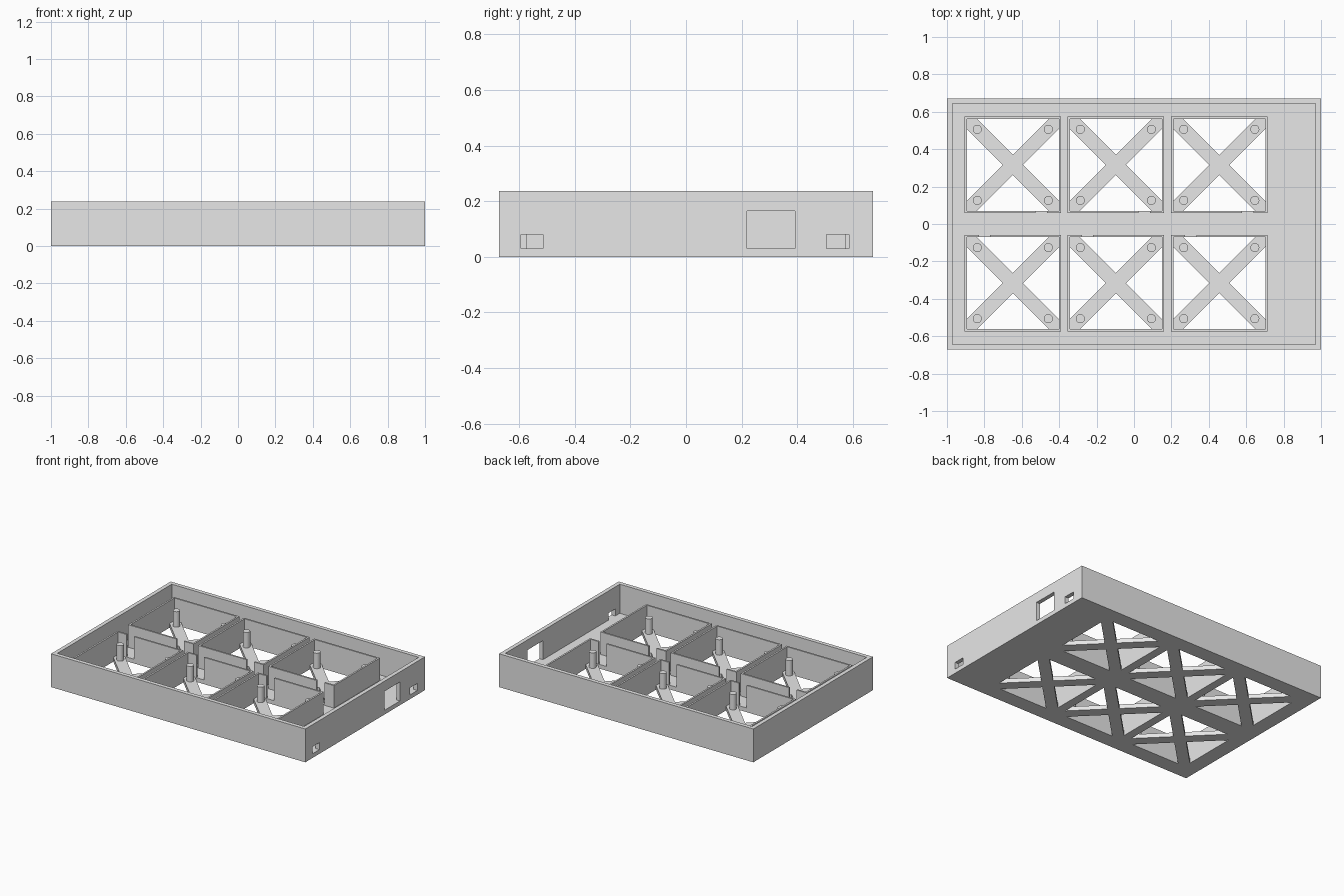
import bpy, bmesh, math

cube = bpy.data.objects.get("Cube")
if cube:
    bpy.data.objects.remove(cube, do_unlink=True)

# Single plastic colour
GREY = (0.8, 0.8, 0.8, 1)
mat = bpy.data.materials.new("plain grey plastic")
mat.use_nodes = True
mat.diffuse_color = GREY
mat.node_tree.nodes["Principled BSDF"].inputs["Base Color"].default_value = GREY

# Main dimensions
HALF_X, HALF_Y, HEIGHT = 1.0, 0.672, 0.237
WALL, FLOOR = 0.029, 0.03
OUTER, INNER = 0.258, 0.246          # bay half sizes
BAY_TOP, POST_TOP = 0.19, 0.14
NOTCH = (0.122, 0.182)
ARM = 0.054                          # brace corner offset
BAY_X, BAY_Y = (-0.648, -0.097, 0.456), 0.316


def prism(name, outline, z0, z1):
    """Extrude a flat outline between two heights."""
    bm = bmesh.new()
    face = bm.faces.new([bm.verts.new((x, y, z0)) for x, y in outline])
    ext = bmesh.ops.extrude_face_region(bm, geom=[face])
    for v in ext["geom"]:
        if isinstance(v, bmesh.types.BMVert):
            v.co.z = z1
    bmesh.ops.recalc_face_normals(bm, faces=bm.faces[:])
    mesh = bpy.data.meshes.new(name)
    bm.to_mesh(mesh)
    bm.free()
    mesh.materials.append(mat)
    obj = bpy.data.objects.new(name, mesh)
    bpy.context.collection.objects.link(obj)
    return obj


def box(name, x0, x1, y0, y1, z0, z1):
    return prism(name, [(x0, y0), (x1, y0), (x1, y1), (x0, y1)], z0, z1)


def cut(obj, *size):
    """Subtract a box and remove the cutter."""
    cutter = box("cutter", *size)
    cutter.hide_render = True
    mod = obj.modifiers.new("cut", "BOOLEAN")
    mod.operation, mod.solver, mod.object = "DIFFERENCE", "EXACT", cutter
    bpy.context.view_layer.objects.active = obj
    bpy.ops.object.modifier_apply(modifier=mod.name)
    bpy.data.objects.remove(cutter, do_unlink=True)


# Open tray
tray = box("tray", -HALF_X, HALF_X, -HALF_Y, HALF_Y, 0, HEIGHT)
ix, iy = HALF_X - WALL, HALF_Y - WALL
cut(tray, -ix, ix, -iy, iy, FLOOR, 1)

# Cable openings in the left wall
for y0, y1, top in ((-0.593, -0.514, 0.08), (0.22, 0.392, 0.165), (0.505, 0.587, 0.08)):
    cut(tray, 0.9, 1.1, y0, y1, FLOOR, top)

# Outline of a bay wall, open at the notch
a, b = NOTCH
o, i = OUTER, INNER
frame_outline = [(b, -o), (o, -o), (o, o), (-o, o), (-o, -o), (a, -o),
                 (a, -i), (-i, -i), (-i, i), (i, i), (i, -i), (b, -i)]

# Outline of a diagonal cross, one quarter turned four times
cross_outline = []
for k in range(4):
    c, s = round(math.cos(k * math.pi / 2)), round(math.sin(k * math.pi / 2))
    for x, y in ((ARM, 0), (i, i - ARM), (i, i), (i - ARM, i)):
        cross_outline.append((x * c - y * s, x * s + y * c))

# Six bays, with the front row turned to face the back row
for row, side in (("back", 1), ("front", -1)):
    for n, cx in enumerate(BAY_X, 1):
        cy = BAY_Y * side
        cut(tray, cx - i, cx + i, cy - i, cy + i, -1, 0.1)
        wall = prism(f"{row}_bay_wall_{n}", frame_outline, FLOOR, BAY_TOP)
        brace = prism(f"{row}_cross_brace_{n}", cross_outline, 0, FLOOR)
        for part in (wall, brace):
            part.location = (cx, cy, 0)
            part.rotation_euler.z = 0 if side > 0 else math.pi
        # Support posts
        for px in (-0.19, 0.19):
            for py in (-0.19, 0.19):
                bpy.ops.mesh.primitive_cylinder_add(
                    vertices=24, radius=0.024, depth=POST_TOP - FLOOR,
                    location=(cx + px, cy + py, (POST_TOP + FLOOR) / 2))
                post = bpy.context.object
                post.name = f"{row}_support_post_{n}"
                post.data.materials.append(mat)
                bpy.ops.object.shade_smooth_by_angle()
